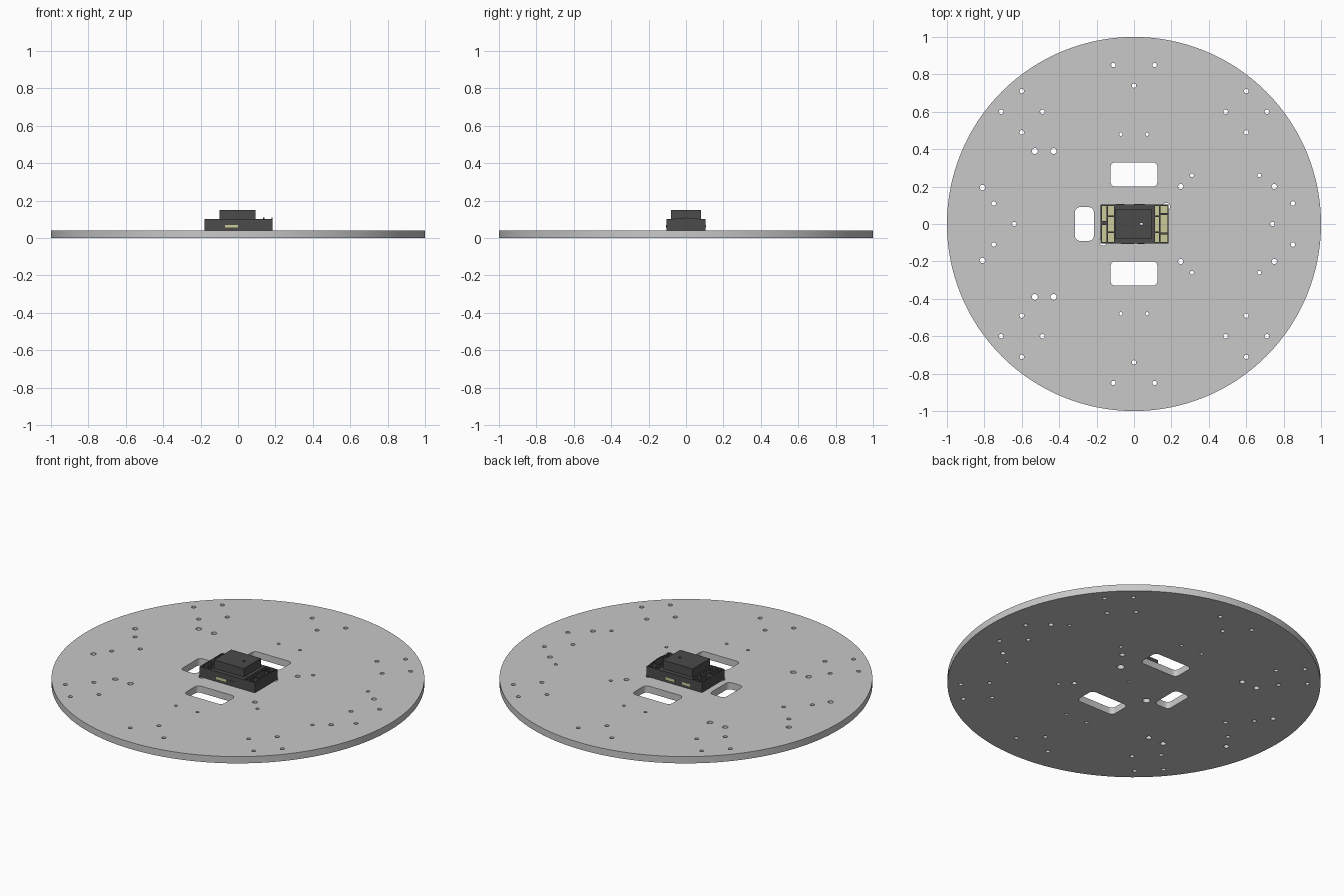
import bpy, bmesh, math

if "Cube" in bpy.data.objects:
    bpy.data.objects.remove(bpy.data.objects["Cube"])


def material(name, r, g, b):
    m = bpy.data.materials.new(name)
    m.diffuse_color = (r, g, b, 1)
    m.use_nodes = True
    m.node_tree.nodes["Principled BSDF"].inputs["Base Color"].default_value = m.diffuse_color
    return m


GREY = material("light grey", 0.58, 0.58, 0.58)
DARK = material("dark grey", 0.07, 0.07, 0.07)
CREAM = material("cream", 0.6, 0.6, 0.33)


def circle(x, y, r, n=16):
    return [(x + r * math.cos(2 * math.pi * i / n), y + r * math.sin(2 * math.pi * i / n))
            for i in range(n)]


def rect(x0, x1, y0, y1, r=0.0):
    if r == 0:
        return [(x0, y0), (x1, y0), (x1, y1), (x0, y1)]
    pts = []
    corners = [(x1 - r, y1 - r), (x0 + r, y1 - r), (x0 + r, y0 + r), (x1 - r, y0 + r)]
    for k, (cx, cy) in enumerate(corners):
        for i in range(7):
            a = math.pi / 2 * (k + i / 6)
            pts.append((cx + r * math.cos(a), cy + r * math.sin(a)))
    return pts


def plate(name, loops, z0, z1, mat):
    """Extrude a filled outline (first loop) with holes (other loops)."""
    cu = bpy.data.curves.new(name, 'CURVE')
    cu.dimensions = '2D'
    cu.fill_mode = 'BOTH'
    cu.extrude = (z1 - z0) / 2
    for pts in loops:
        s = cu.splines.new('POLY')
        s.points.add(len(pts) - 1)
        for p, (x, y) in zip(s.points, pts):
            p.co = (x, y, 0, 1)
        s.use_cyclic_u = True
    tmp = bpy.data.objects.new(name + "_outline", cu)
    bpy.context.collection.objects.link(tmp)
    dg = bpy.context.evaluated_depsgraph_get()
    me = bpy.data.meshes.new_from_object(tmp.evaluated_get(dg))
    bpy.data.objects.remove(tmp)
    bm = bmesh.new()
    bm.from_mesh(me)
    bmesh.ops.remove_doubles(bm, verts=bm.verts, dist=1e-5)
    bmesh.ops.translate(bm, verts=bm.verts, vec=(0, 0, (z0 + z1) / 2))
    bmesh.ops.recalc_face_normals(bm, faces=bm.faces)
    for f in bm.faces:
        f.smooth = False
    bm.to_mesh(me)
    bm.free()
    me.materials.clear()
    me.materials.append(mat)
    ob = bpy.data.objects.new(name, me)
    bpy.context.collection.objects.link(ob)
    return ob


# Screw holes (x, y, radius); those off the axis are mirrored in y
half = [(-0.11, 0.85, 0.012), (0.11, 0.85, 0.012), (0, 0.74, 0.012),
        (-0.07, 0.48, 0.009), (0.07, 0.48, 0.009),
        (-0.53, 0.39, 0.016), (-0.43, 0.39, 0.016),
        (0.31, 0.26, 0.010), (0.67, 0.26, 0.010),
        (0.25, 0.20, 0.014), (0.75, 0.20, 0.014), (-0.81, 0.195, 0.015),
        (-0.75, 0.11, 0.012), (0.85, 0.11, 0.012)]
for s in (-1, 1):
    half += [(s * x, y, 0.012) for x, y in ((0.6, 0.71), (0.71, 0.6), (0.6, 0.49), (0.49, 0.6))]
holes = [circle(x, s * y, r) for x, y, r in half for s in (-1, 1)]
holes += [circle(-0.64, 0, 0.012), circle(0.74, 0, 0.012)]
# Module mounting holes
holes += [circle(0.172, 0.093, 0.021), circle(-0.165, -0.095, 0.021)]
# Cable openings
holes += [rect(-0.125, 0.125, 0.2, 0.33, 0.025), rect(-0.125, 0.125, -0.33, -0.2, 0.025),
          rect(-0.315, -0.215, -0.09, 0.09, 0.025)]
pin = circle(0.04, 0, 0.007, 12)

# Round base plate
base = plate("base_plate", [circle(0, 0, 1, 128)] + holes + [pin], 0, 0.04, GREY)
bpy.context.view_layer.objects.active = base
base.select_set(True)
bpy.ops.object.shade_smooth_by_angle(angle=math.radians(35))

# Module housing with windows over the board
windows = [rect(-0.171, -0.146, 0.015, 0.095), rect(-0.171, -0.146, -0.095, -0.005),
           rect(0.141, 0.178, 0.058, 0.096), rect(0.141, 0.178, -0.045, 0.048),
           rect(0.141, 0.178, -0.096, -0.055)]
for x0, x1 in ((-0.138, -0.108), (0.112, 0.134)):
    windows += [rect(x0, x1, 0.046, 0.095), rect(x0, x1, -0.04, 0.038), rect(x0, x1, -0.095, -0.048)]
plate("module_housing", [rect(-0.178, 0.184, -0.105, 0.105)] + windows + [pin], 0.04, 0.10, DARK)
plate("circuit_board", [rect(-0.174, 0.181, -0.1, 0.1), pin], 0.06, 0.072, CREAM)

# Raised lid
plate("module_lid", [rect(-0.1, 0.094, -0.08, 0.08), pin], 0.10, 0.15, DARK)

# Side ports
plate("front_port", [rect(-0.07, 0.0, -0.107, -0.1)], 0.055, 0.07, CREAM)
plate("front_socket", [rect(0.02, 0.055, -0.107, -0.1)], 0.055, 0.07, DARK)
plate("back_port_1", [rect(0.0, 0.06, 0.1, 0.107)], 0.055, 0.07, CREAM)
plate("back_port_2", [rect(-0.1, -0.05, 0.1, 0.107)], 0.055, 0.07, CREAM)

# Arched ribs at the right end of the module
for i, (x0, x1) in enumerate(((0.135, 0.141), (0.178, 0.184))):
    bm = bmesh.new()
    prof = [(-0.085, 0.095)]
    prof += [(-0.085 + 0.17 * k / 12, 0.1 + 0.008 * math.sin(math.pi * k / 12)) for k in range(13)]
    prof += [(0.085, 0.095)]
    f = bm.faces.new([bm.verts.new((x0, y, z)) for y, z in prof])
    ext = bmesh.ops.extrude_face_region(bm, geom=[f], use_keep_orig=True)
    bmesh.ops.translate(bm, vec=(x1 - x0, 0, 0),
                        verts=[v for v in ext['geom'] if isinstance(v, bmesh.types.BMVert)])
    bmesh.ops.recalc_face_normals(bm, faces=bm.faces)
    me = bpy.data.meshes.new(f"arched_rib_{i + 1}")
    bm.to_mesh(me)
    bm.free()
    me.materials.append(DARK)
    bpy.context.collection.objects.link(bpy.data.objects.new(me.name, me))
